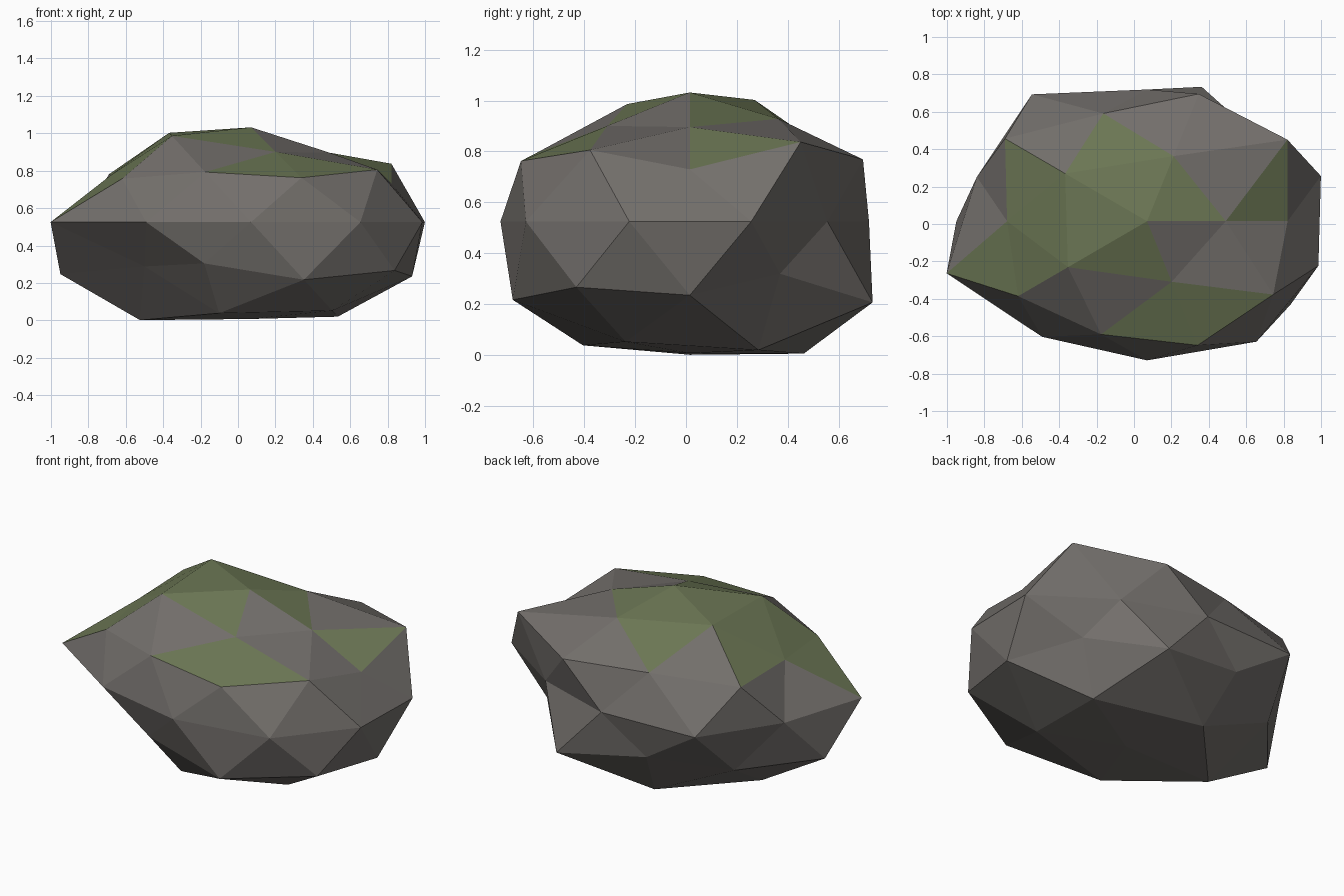
import bpy, bmesh, math

default = bpy.data.objects.get("Cube")
if default:
    bpy.data.objects.remove(default)


def make_material(name, rgb):
    mat = bpy.data.materials.new(name)
    mat.use_nodes = True
    color = (*rgb, 1)
    mat.diffuse_color = color
    bsdf = mat.node_tree.nodes["Principled BSDF"]
    bsdf.inputs["Base Color"].default_value = color
    bsdf.inputs["Roughness"].default_value = 0.9
    return mat


def azimuth(p):
    if math.hypot(p.x, p.y) < 0.01:
        return 0
    return round(math.degrees(math.atan2(p.y, p.x))) % 360


# Bulges and dents, ring by ring from the top, each ring counter-clockwise from +x
RADII = [
    0.93,                                                         # peak
    0.80, 0.87, 1.03, 0.995, 0.81,                                # crown
    1.09, 0.89, 0.88, 0.935, 0.98,                                # shoulder edges
    0.84, 1.0, 1.05, 0.953, 0.975,                                # shoulder corners
    0.977, 0.835, 0.88, 1.048, 0.957,                             # waist, back half
    1.127, 0.955, 0.93, 0.995, 0.963,                             # waist, front half
    0.843, 0.94, 1.14, 0.905, 1.06,                               # lower corners
    1.012, 1.11, 1.0, 0.827, 1.075,                               # lower edges
    1.09, 1.12, 1.13, 1.05, 1.02,                                 # foot
    0.95,                                                         # underside
]

# Moss patches: lowest height of the band on the unit ball, and facing angles
MOSS = [
    (0.85, (36, 108, 180, 252)),
    (0.70, (108, 180)),
    (0.55, (13, 157, 203, 275, 301)),
    (0.25, (198,)),
]


def is_mossy(center):
    angle = azimuth(center)
    for height, angles in MOSS:
        if center.z > height:
            return any(abs(angle - a) < 6 for a in angles)
    return False


# Boulder: faceted ball with uneven radii, squashed, moss on some upper faces
bm = bmesh.new()
bmesh.ops.create_icosphere(bm, subdivisions=2, radius=1)
for face in bm.faces:
    face.material_index = int(is_mossy(face.calc_center_median()))
    face.smooth = False
ordered = sorted(bm.verts, key=lambda v: (round(-v.co.z, 2), azimuth(v.co)))
for vert, r in zip(ordered, RADII):
    x, y, z = vert.co * r
    vert.co = (0.07 + x, 0.015 + 0.8 * y, 0.525 + 0.545 * z)

mesh = bpy.data.meshes.new("boulder")
bm.to_mesh(mesh)
bm.free()
mesh.materials.append(make_material("grey stone", (0.17, 0.158, 0.147)))
mesh.materials.append(make_material("green moss", (0.15, 0.185, 0.09)))
boulder = bpy.data.objects.new("boulder", mesh)
bpy.context.collection.objects.link(boulder)
